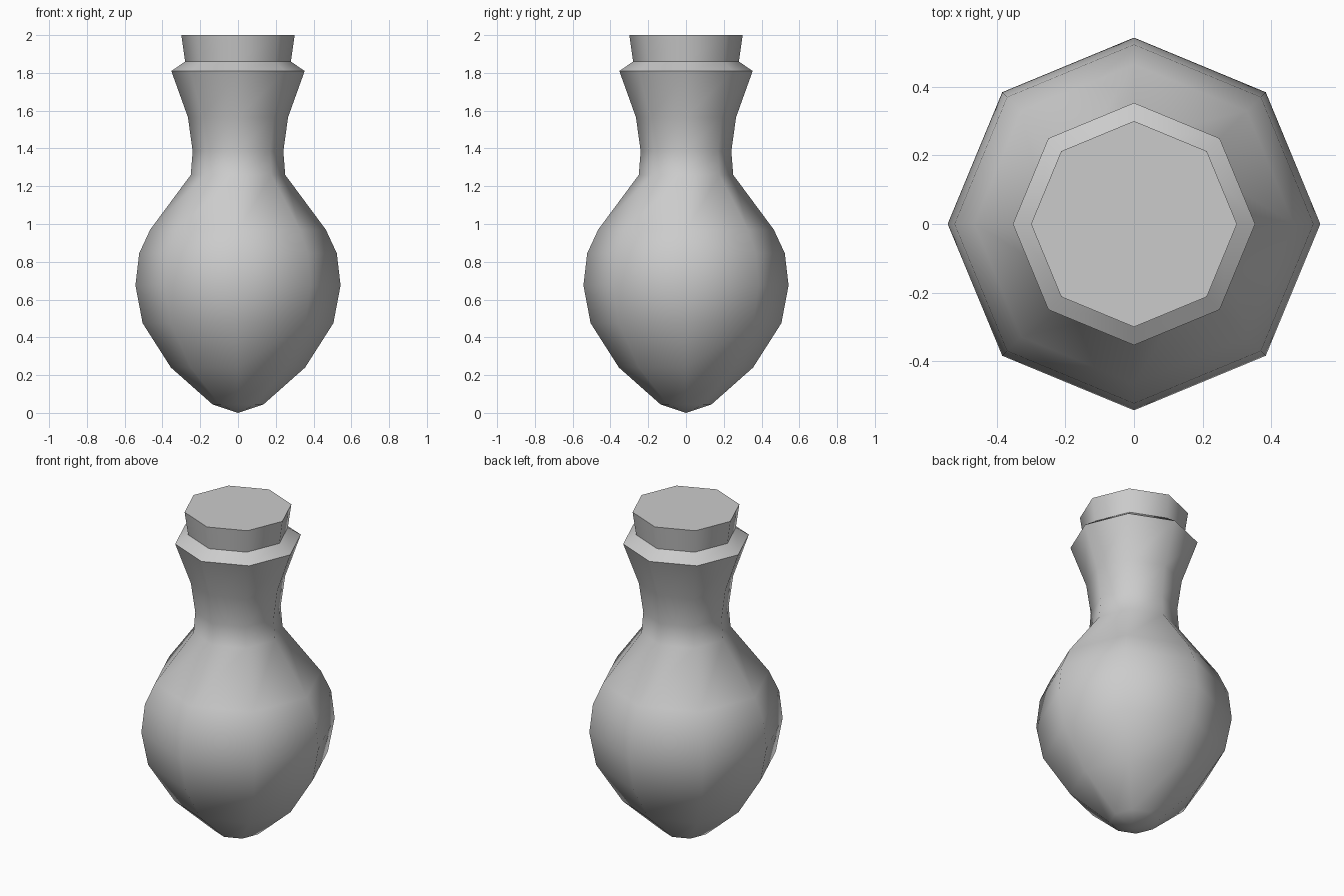
import bpy, bmesh, math

if "Cube" in bpy.data.objects:
    bpy.data.objects.remove(bpy.data.objects["Cube"])

SIDES = 8


def lathe(name, profile):
    """Revolve (radius, z) points around z; radius 0 makes a pole."""
    bm = bmesh.new()
    rings = []
    for r, z in profile:
        if r == 0:
            rings.append([bm.verts.new((0, 0, z))] * SIDES)
        else:
            rings.append([bm.verts.new((r * math.cos(math.tau * i / SIDES),
                                        r * math.sin(math.tau * i / SIDES), z))
                          for i in range(SIDES)])
    for low, high in zip(rings, rings[1:]):
        for i in range(SIDES):
            j = (i + 1) % SIDES
            corners = [low[i], low[j], high[j], high[i]]
            bm.faces.new(list(dict.fromkeys(corners)))
    mesh = bpy.data.meshes.new(name)
    bm.to_mesh(mesh)
    bm.free()
    obj = bpy.data.objects.new(name, mesh)
    bpy.context.collection.objects.link(obj)
    bpy.ops.object.select_all(action='DESELECT')
    obj.select_set(True)
    bpy.context.view_layer.objects.active = obj
    bpy.ops.object.shade_smooth_by_angle(angle=math.radians(60))
    return obj


# Pointed bottle with flared neck and bevelled lip
lathe("bottle", [(0, 0), (0.135, 0.045), (0.355, 0.24), (0.505, 0.475),
                 (0.543, 0.675), (0.523, 0.845), (0.465, 0.97), (0.25, 1.26),
                 (0.24, 1.385), (0.265, 1.565), (0.353, 1.81), (0.28, 1.86)])

# Stopper, slightly wider at the top
lathe("stopper", [(0.28, 1.86), (0.30, 2.0), (0, 2.0)])
